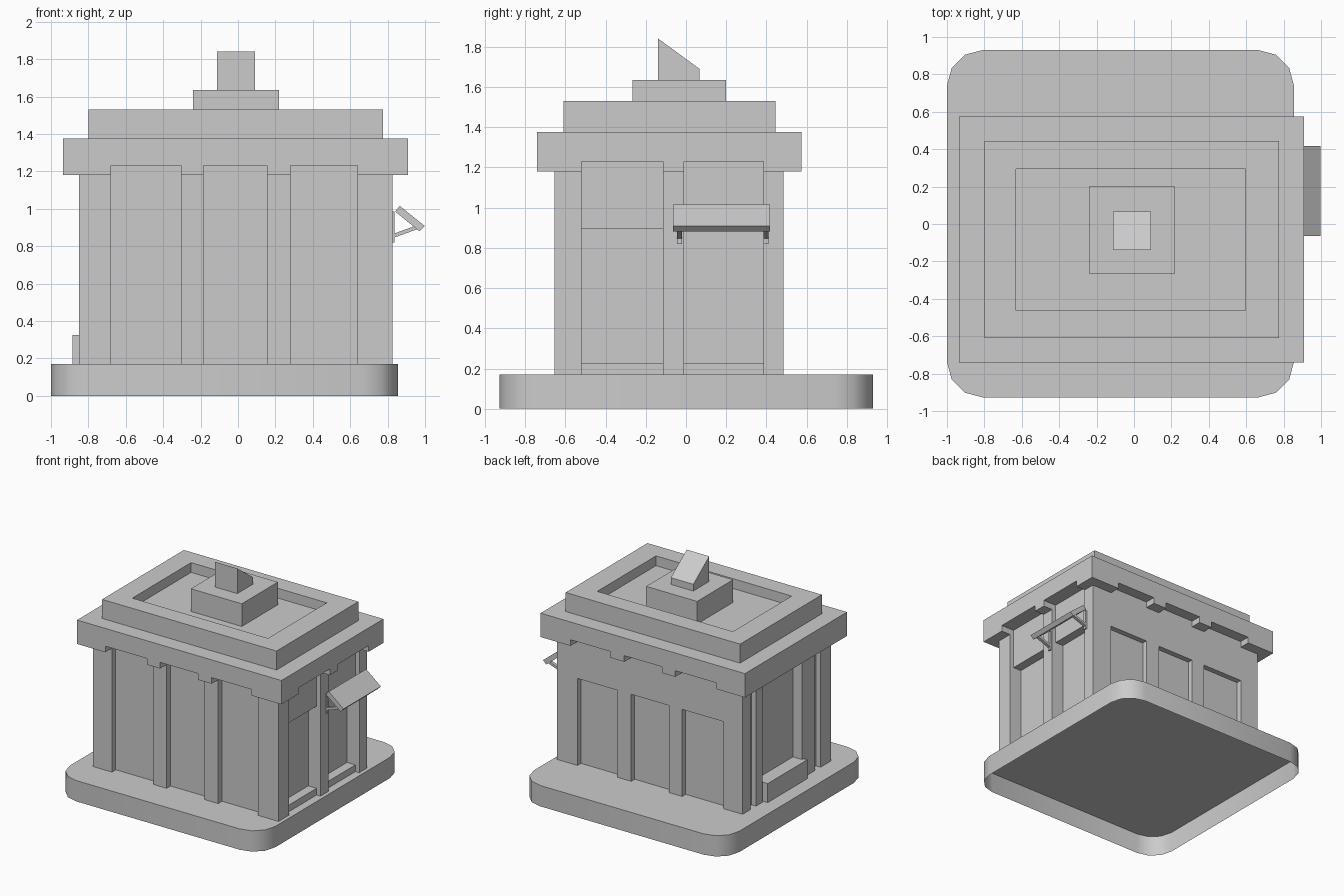
import bpy, bmesh
from mathutils import Vector

if "Cube" in bpy.data.objects:
    bpy.data.objects.remove(bpy.data.objects["Cube"])


def finish(name, bm):
    bmesh.ops.recalc_face_normals(bm, faces=bm.faces[:])
    me = bpy.data.meshes.new(name)
    bm.to_mesh(me)
    bm.free()
    ob = bpy.data.objects.new(name, me)
    bpy.context.scene.collection.objects.link(ob)
    return ob


def add_box(bm, x, y, z):
    verts = bmesh.ops.create_cube(bm, size=1)["verts"]
    for v in verts:
        v.co = Vector((x[v.co.x > 0], y[v.co.y > 0], z[v.co.z > 0]))
    return verts


def boxes(name, items):
    bm = bmesh.new()
    for x, y, z in items:
        add_box(bm, x, y, z)
    return finish(name, bm)


def prism(name, profile, axis, spans):
    """Extrude a 2D profile along x (profile y,z) or y (profile x,z)."""
    bm = bmesh.new()
    for a, b in spans:
        place = (lambda p, t: (t, p[0], p[1])) if axis == "x" else (lambda p, t: (p[0], t, p[1]))
        face = bm.faces.new([bm.verts.new(place(p, a)) for p in profile])
        geom = bmesh.ops.extrude_face_region(bm, geom=[face])["geom"]
        for v in geom:
            if isinstance(v, bmesh.types.BMVert):
                v.co[0 if axis == "x" else 1] = b
    return finish(name, bm)


def cut(ob, items):
    cutter = boxes("cutter", items)
    cutter.hide_render = True
    mod = ob.modifiers.new("cut", "BOOLEAN")
    mod.operation = "DIFFERENCE"
    mod.solver = "EXACT"
    mod.object = cutter
    bpy.context.view_layer.objects.active = ob
    bpy.ops.object.modifier_apply(modifier=mod.name)
    bpy.data.objects.remove(cutter)


# Open-bottomed plinth with rounded corners
bm = bmesh.new()
add_box(bm, (-1, 0.855), (-0.927, 0.93), (0, 0.17))
upright = [e for e in bm.edges if abs(e.verts[0].co.z - e.verts[1].co.z) > 0.1]
bmesh.ops.bevel(bm, geom=upright, offset=0.19, segments=3, profile=0.5, affect="EDGES")
bottom = [f for f in bm.faces if max(v.co.z for v in f.verts) < 0.01]
bmesh.ops.delete(bm, geom=bottom, context="FACES_ONLY")
plinth = finish("plinth", bm)

# Panel layout shared by walls and cornice
bays_x = [(-0.68, -0.305), (-0.185, 0.155), (0.28, 0.64)]
bays_y = [(-0.52, -0.115), (-0.01, 0.385)]
front = [(b, (-1.2, -0.605), (0.1, 1.23)) for b in bays_x]
right = [((0.715, 1.2), b, (0.1, 1.23)) for b in bays_y]
back = [(b, (0.44, 1.2), (0.1, 0.88)) for b in bays_x]
door = [((-1.2, -0.77), (-0.28, 0.23), (0.1, 1.14))]
grooves = [((-1.2, -0.81), s, (0.1, 1.18)) for s in ((-0.52, -0.45), (0.31, 0.385))]
back_notches = [(b, (0.485, 1.2), (0.1, 1.23)) for b in bays_x]

# Walls with recessed bays
walls = boxes("walls", [((-0.85, 0.825), (-0.655, 0.485), (0.17, 1.26))])
cut(walls, front + right + back + door + grooves)

# Notched cornice
cornice = boxes("cornice", [((-0.935, 0.91), (-0.74, 0.575), (1.18, 1.375))])
cut(cornice, front + right + back_notches)

# Window header panels and sills on the right side, step on the left
boxes("window_headers", [((0.71, 0.79), b, (0.895, 1.235)) for b in bays_y])
boxes("window_sills", [((0.71, 0.79), b, (0.165, 0.225)) for b in bays_y])
boxes("door_step", [((-0.885, -0.765), (-0.30, 0.21), (0.17, 0.325))])

# Roof tier with sunken deck
roof = boxes("roof_parapet", [((-0.80, 0.775), (-0.61, 0.445), (1.375, 1.53))])
cut(roof, [((-0.63, 0.595), (-0.463, 0.295), (1.45, 1.7))])

# Roof pedestal and slanted vent
boxes("roof_pedestal", [((-0.24, 0.22), (-0.265, 0.20), (1.45, 1.635))])
prism("roof_vent", [(-0.138, 1.635), (0.067, 1.635), (0.067, 1.69), (-0.138, 1.84)],
      "x", [(-0.113, 0.09)])

# Awning and its two brackets
prism("awning", [(0.84, 0.985), (0.97, 0.88), (0.998, 0.908), (0.865, 1.015)],
      "y", [(-0.065, 0.417)])
sides = [(-0.045, -0.02), (0.385, 0.41)]
boxes("awning_wall_bars", [((0.822, 0.836), s, (0.82, 0.985)) for s in sides])
prism("awning_struts", [(0.832, 0.845), (0.962, 0.892), (0.945, 0.908), (0.832, 0.866)], "y", sides)

# Smooth rounded plinth corners
bpy.ops.object.select_all(action="DESELECT")
plinth.select_set(True)
bpy.context.view_layer.objects.active = plinth
bpy.ops.object.shade_smooth_by_angle(angle=0.7)
